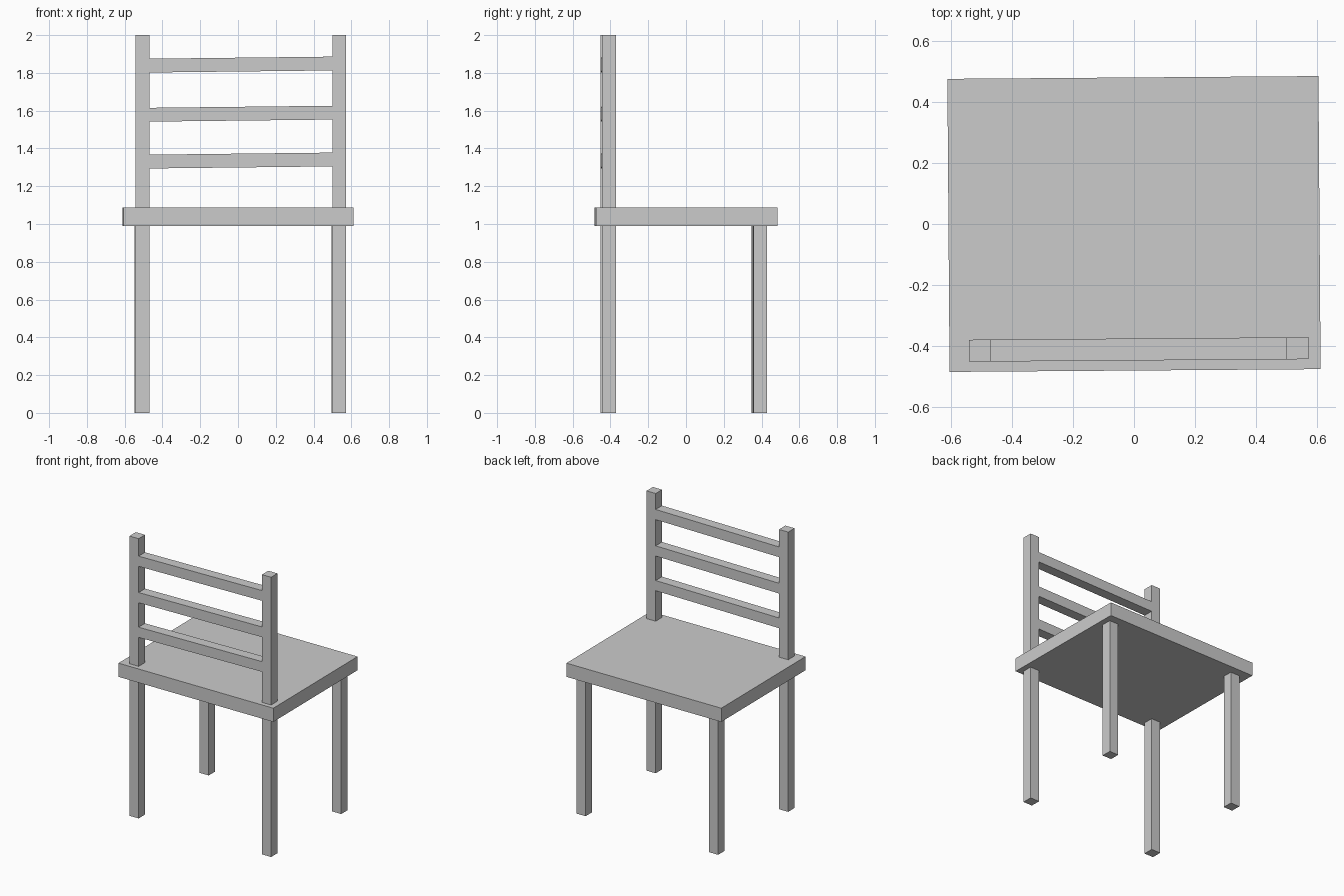
import bpy, bmesh
from math import radians
from mathutils import Matrix

if "Cube" in bpy.data.objects:
    bpy.data.objects.remove(bpy.data.objects["Cube"])

TURN = Matrix.Rotation(radians(0.43), 4, 'Z')  # the whole chair sits slightly twisted
LEG = 0.072
XL, XR = -0.509, 0.5335      # left and right leg centres
Y_BACKREST, Y_OPEN = -0.412, 0.388


def box(name, x, y, z, tilt=0.0):
    """Box from (min, max) ranges; tilt raises the +x end and lowers the -x end."""
    bm = bmesh.new()
    bmesh.ops.create_cube(bm, size=1)
    for v in bm.verts:
        side = v.co.x * 2
        v.co = [r[0] + (r[1] - r[0]) * (c + 0.5) for r, c in zip((x, y, z), v.co)]
        v.co.z += side * tilt
    bm.transform(TURN)
    mesh = bpy.data.meshes.new(name)
    bm.to_mesh(mesh)
    bm.free()
    obj = bpy.data.objects.new(name, mesh)
    bpy.context.collection.objects.link(obj)
    return obj


def around(c, size=LEG):
    return (c - size / 2, c + size / 2)


# Seat slab
box("seat", (-0.609, 0.609), (-0.481, 0.481), (0.989, 1.087))

# Four legs, and backrest posts above the seat on the -y side
for side, x in (("left", XL), ("right", XR)):
    box(f"front_leg_{side}", around(x), around(Y_BACKREST), (0, 0.99))
    box(f"back_leg_{side}", around(x), around(Y_OPEN), (0, 0.99))
    box(f"backrest_post_{side}", around(x), around(Y_BACKREST), (1.086, 2.0))

# Three slightly tilted backrest rails, flush with the posts
for i, z in enumerate((1.336, 1.584, 1.844)):
    box(f"backrest_rail_{i + 1}", (XL + LEG / 2, XR - LEG / 2),
        around(Y_BACKREST), around(z, 0.073), tilt=0.0055)
